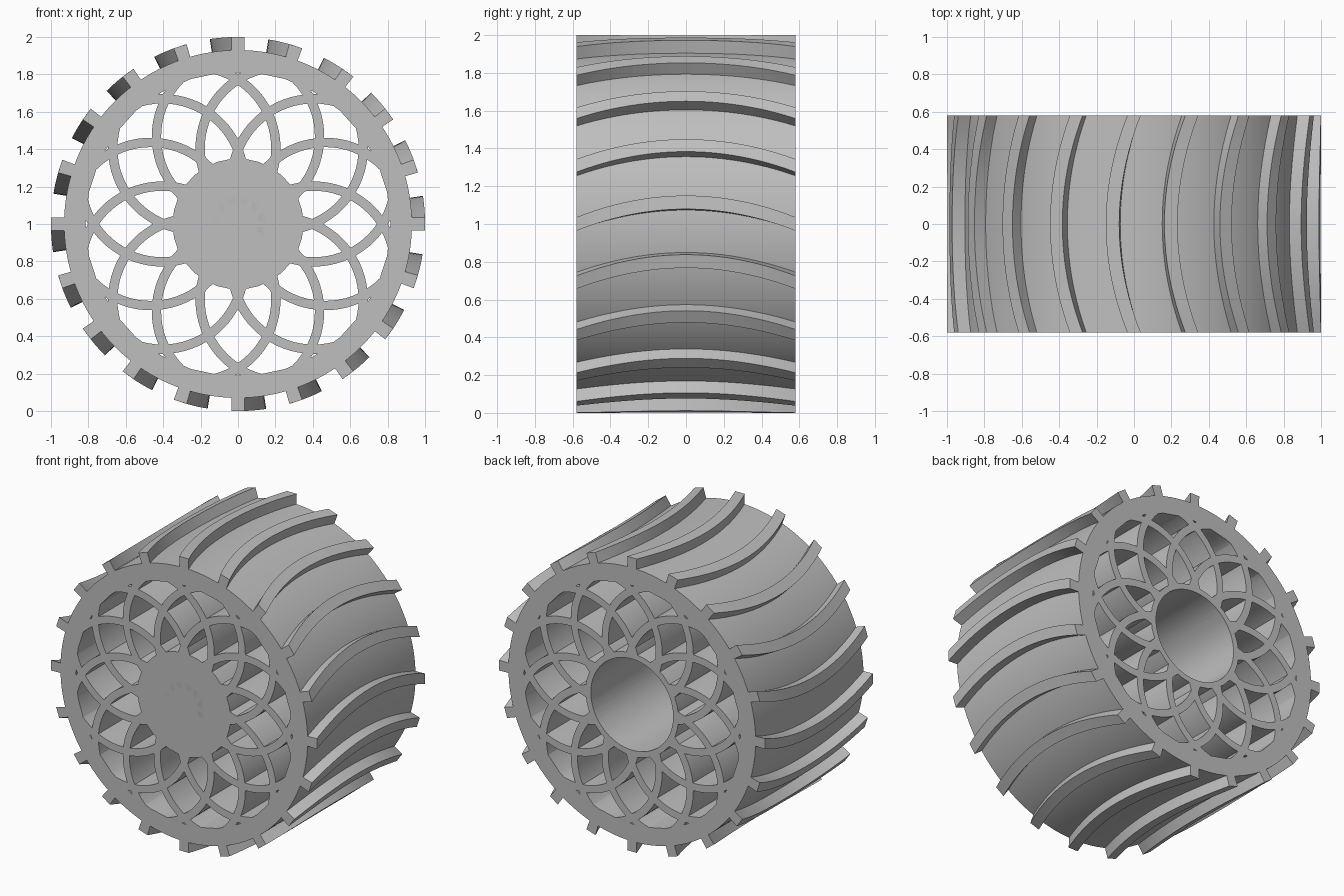
import bpy, bmesh, math
from mathutils import Matrix

cube = bpy.data.objects.get("Cube")
if cube:
    bpy.data.objects.remove(cube, do_unlink=True)

HALF = 0.58                      # half the wheel width
RIM_OUT, RIM_IN = 0.93, 0.815
HUB_R, BORE_R = 0.35, 0.31
RING_DIST, RING_R, RING_HALF = 0.467, 0.436, 0.025
LUGS, STEPS = 20, 24
TWIST = math.radians(6.6)

grey = bpy.data.materials.new("wheel grey")
grey.use_nodes = True
colour = (0.52, 0.52, 0.52, 1)
grey.diffuse_color = colour
grey.node_tree.nodes["Principled BSDF"].inputs["Base Color"].default_value = colour


def make_object(name, bm):
    bmesh.ops.recalc_face_normals(bm, faces=bm.faces)
    mesh = bpy.data.meshes.new(name)
    bm.to_mesh(mesh)
    bm.free()
    obj = bpy.data.objects.new(name, mesh)
    bpy.context.collection.objects.link(obj)
    mesh.materials.append(grey)
    return obj


def circle(bm, radius, y, sides, cx, cz):
    step = math.tau / sides
    return [bm.verts.new((cx + radius * math.cos(i * step), y, cz + radius * math.sin(i * step)))
            for i in range(sides)]


def bridge(bm, a, b):
    for i in range(len(a)):
        j = (i + 1) % len(a)
        bm.faces.new((a[i], a[j], b[j], b[i]))


def tube(bm, outer, inner, sides, cx=0, cz=1):
    loops = [circle(bm, r, y, sides, cx, cz)
             for r, y in ((outer, -HALF), (outer, HALF), (inner, HALF), (inner, -HALF))]
    for k in range(4):
        bridge(bm, loops[k], loops[(k + 1) % 4])


def cylinder(bm, radius, sides, y0, y1):
    a, b = circle(bm, radius, y0, sides, 0, 1), circle(bm, radius, y1, sides, 0, 1)
    bridge(bm, a, b)
    bm.faces.new(a)
    bm.faces.new(b)


def boolean(target, tool, operation):
    mod = target.modifiers.new(operation.lower(), 'BOOLEAN')
    mod.operation, mod.object, mod.solver = operation, tool, 'EXACT'
    mod.use_self = True
    bpy.context.view_layer.objects.active = target
    bpy.ops.object.modifier_apply(modifier=mod.name)
    bpy.data.objects.remove(tool, do_unlink=True)


def smooth(obj):
    bpy.ops.object.select_all(action='DESELECT')
    obj.select_set(True)
    bpy.context.view_layer.objects.active = obj
    bpy.ops.object.shade_smooth_by_angle(angle=math.radians(30))


# Rim: smooth outside, faceted inside
bm = bmesh.new()
cylinder(bm, RIM_OUT, 120, -HALF, HALF)
wheel = make_object("wheel_body", bm)
bm = bmesh.new()
cylinder(bm, RIM_IN, 30, -HALF * 1.2, HALF * 1.2)
boolean(wheel, make_object("rim_cutter", bm), 'DIFFERENCE')

# Interlaced spoke rings
bm = bmesh.new()
for k in range(12):
    a = k * math.tau / 12
    tube(bm, RING_R + RING_HALF, RING_R - RING_HALF, 72,
         RING_DIST * math.cos(a), 1 + RING_DIST * math.sin(a))
boolean(wheel, make_object("spoke_rings", bm), 'UNION')

# Hub, closed at the front and bored from the back
bm = bmesh.new()
cylinder(bm, HUB_R, 30, -HALF, HALF)
boolean(wheel, make_object("hub", bm), 'UNION')
bm = bmesh.new()
cylinder(bm, BORE_R, 64, -HALF + 0.08, HALF * 1.2)
boolean(wheel, make_object("bore_cutter", bm), 'DIFFERENCE')
smooth(wheel)

# Treads: blocks swept across the rim along a shallow bow
bm = bmesh.new()
for k in range(LUGS):
    previous = None
    for s in range(STEPS + 1):
        t = 2 * s / STEPS - 1
        turn = Matrix.Rotation(-k * math.tau / LUGS - TWIST * (1 - t * t), 4, 'Y')
        section = []
        for r, w in ((0.92, -0.036), (1.0, -0.036), (1.0, 0.036), (0.92, 0.036)):
            v = bm.verts.new((r * math.cos(w), t * HALF, r * math.sin(w)))
            v.co = turn @ v.co
            v.co.z += 1
            section.append(v)
        if previous:
            bridge(bm, previous, section)
        if s in (0, STEPS):
            bm.faces.new(section)
        previous = section
smooth(make_object("treads", bm))
